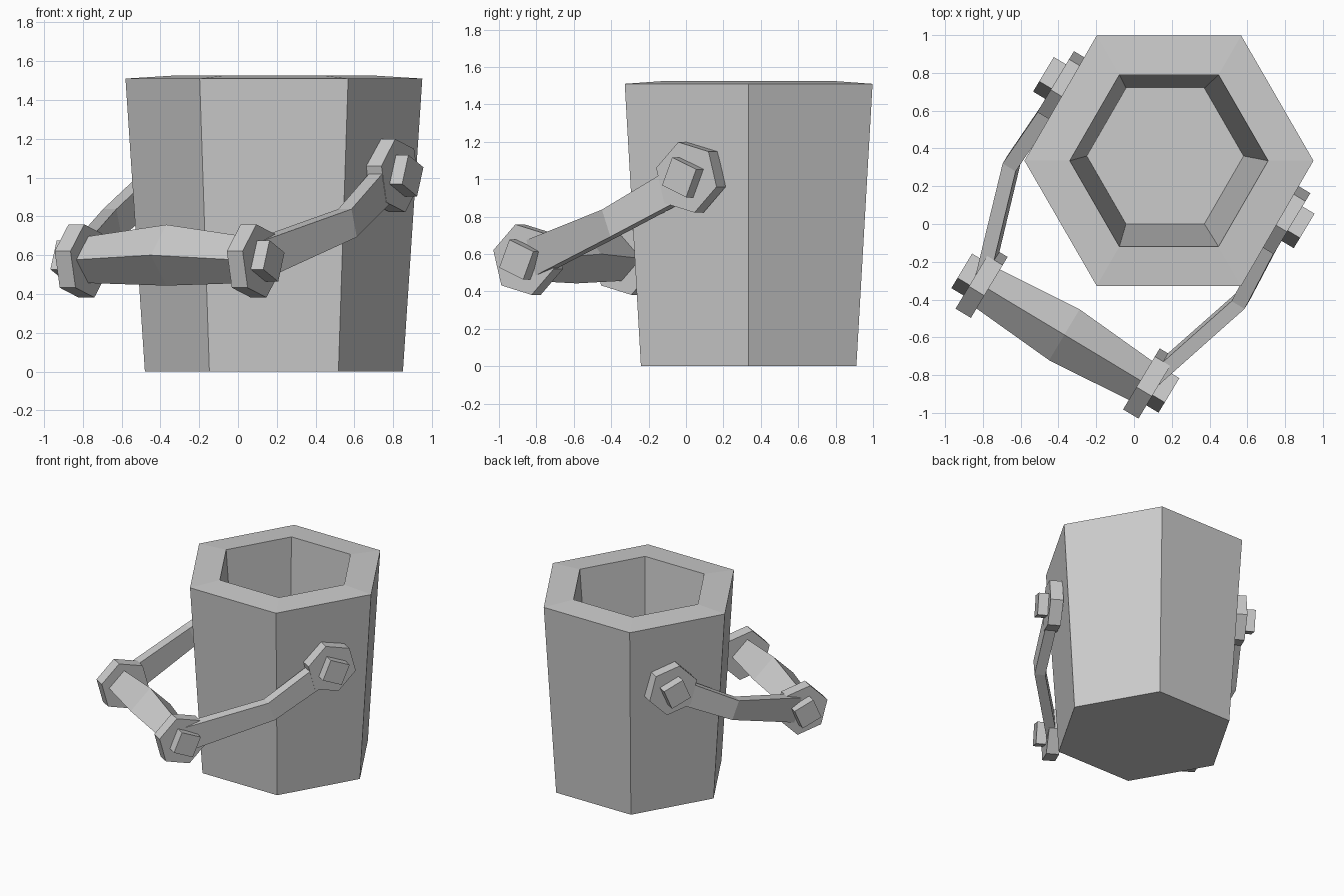
import bpy, bmesh
from math import sin, cos, radians, pi
from mathutils import Vector

cube = bpy.data.objects.get("Cube")
if cube:
    bpy.data.objects.remove(cube)

# One plain grey for everything
grey = bpy.data.materials.new("plain_grey")
grey.use_nodes = True
grey.diffuse_color = (0.6, 0.6, 0.6, 1)
grey.node_tree.nodes["Principled BSDF"].inputs["Base Color"].default_value = (0.6, 0.6, 0.6, 1)

CENTRE = Vector((0.185, 0.335, 0))


def loft(name, rings, turn=0, mirror=False):
    """Skin a list of equal-length rings, cap both ends, place on the bucket axis."""
    bm = bmesh.new()
    rows = [[bm.verts.new(p) for p in ring] for ring in rings]
    n = len(rows[0])
    for a, b in zip(rows, rows[1:]):
        for i in range(n):
            j = (i + 1) % n
            bm.faces.new((a[i], a[j], b[j], b[i]))
    bm.faces.new(rows[0][::-1])
    bm.faces.new(rows[-1])
    bmesh.ops.recalc_face_normals(bm, faces=bm.faces)
    mesh = bpy.data.meshes.new(name)
    bm.to_mesh(mesh)
    bm.free()
    mesh.materials.append(grey)
    ob = bpy.data.objects.new(name, mesh)
    bpy.context.collection.objects.link(ob)
    ob.location = CENTRE
    ob.rotation_euler.z = radians(turn)
    if mirror:
        ob.modifiers.new("both_sides", 'MIRROR')
    return ob


def hexagon(r, z, dx=0, dy=0):
    return [(r * cos(i * pi / 3) + dx, r * sin(i * pi / 3) + dy, z) for i in range(6)]


def disc(x, y, z, r, sides, tilt):
    """Polygon in the plane facing the handle axis."""
    angles = [radians(tilt) + 2 * pi * i / sides for i in range(sides)]
    return [(x, y + r * cos(a), z + r * sin(a)) for a in angles]


# Tapered hollow bucket with a thick rim
loft("bucket", [hexagon(0.665, 0), hexagon(0.765, 1.51),
                hexagon(0.525, 1.525), hexagon(0.415, 0.12, -0.02, 0.025)])

# Tilted handle: x runs along the pivot axis, -y is outward
TURN = -31
joints = {"pivot": (0.635, 0.05, 1.01), "elbow": (0.47, -1.065, 0.57)}
for name, (x, y, z) in joints.items():
    loft(name + "_washers", [disc(x + d, y, z, 0.195, 6, 45) for d in (0, 0.095)], TURN, True)
    loft(name + "_nuts", [disc(x + d, y, z, 0.115, 4, 22) for d in (0.08, 0.17)], TURN, True)


# Bent side straps from pivot to elbow
def strap_section(x, y, z, half, lean):
    dy, dz = -half * sin(lean), half * cos(lean)
    return [(x, y + dy, z + dz), (x + 0.08, y + dy, z + dz),
            (x + 0.08, y - dy, z - dz), (x, y - dy, z - dz)]


loft("side_straps", [strap_section(0.475, -1.05, 0.57, 0.1, 0.3),
                     strap_section(0.667, -0.44, 0.765, 0.077, 0.35),
                     strap_section(0.64, 0.03, 1.0, 0.09, 0.45)], TURN, True)

# Diamond grip, thickest in the middle
loft("grip", [disc(x, -1.075, z, r, 4, 0)
              for x, z, r in ((-0.5, 0.575, 0.118), (0, 0.6, 0.157), (0.5, 0.575, 0.118))], TURN)
